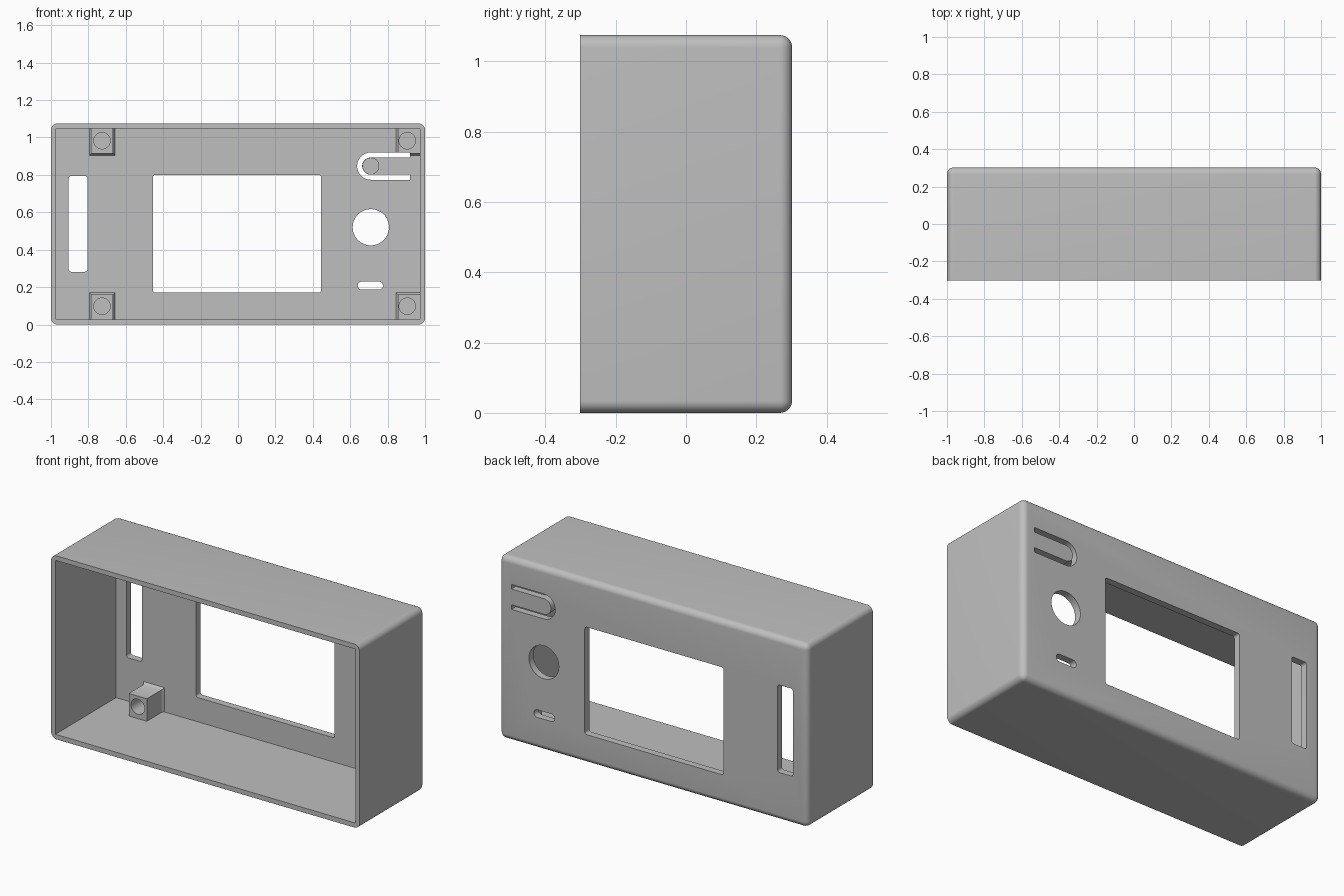
import bpy
import bmesh
from math import pi, sin, cos, radians

old = bpy.data.objects.get("Cube")
if old:
    bpy.data.objects.remove(old, do_unlink=True)

W, H, D = 1.0, 1.075, 0.302      # half width, height, half depth
WALL, PANEL = 0.028, 0.26        # side wall thickness, inner face of the back panel
POST_FRONT = 0.11

grey = bpy.data.materials.new("grey plastic")
grey.use_nodes = True
colour = (0.52, 0.52, 0.52, 1)
grey.diffuse_color = colour
grey.node_tree.nodes["Principled BSDF"].inputs["Base Color"].default_value = colour


def finish(name, bm):
    bmesh.ops.recalc_face_normals(bm, faces=bm.faces)
    mesh = bpy.data.meshes.new(name)
    bm.to_mesh(mesh)
    bm.free()
    mesh.materials.append(grey)
    ob = bpy.data.objects.new(name, mesh)
    bpy.context.collection.objects.link(ob)
    return ob


def loft(name, sections):
    """Solid through (y, outline) sections, each outline a list of (x, z)."""
    bm = bmesh.new()
    rings = [[bm.verts.new((x, y, z)) for x, z in pts] for y, pts in sections]
    for a, b in zip(rings, rings[1:]):
        for i in range(len(a)):
            j = (i + 1) % len(a)
            bm.faces.new((a[i], a[j], b[j], b[i]))
    bm.faces.new(rings[0])
    bm.faces.new(rings[-1])
    return finish(name, bm)


def arc(x, z, r, a0, a1, n):
    return [(x + r * cos(a0 + (a1 - a0) * i / n), z + r * sin(a0 + (a1 - a0) * i / n))
            for i in range(n + 1)]


def circle(x, z, r, n=48):
    return arc(x, z, r, 0, 2 * pi, n)[:-1]


def rect(x0, x1, z0, z1):
    return [(x0, z0), (x1, z0), (x1, z1), (x0, z1)]


def rounded(x0, x1, z0, z1, r):
    corners = [(x1 - r, z1 - r), (x0 + r, z1 - r), (x0 + r, z0 + r), (x1 - r, z0 + r)]
    pts = []
    for k, (x, z) in enumerate(corners):
        pts += arc(x, z, r, k * pi / 2, (k + 1) * pi / 2, 6)
    return pts


def cut(ob, outline, y0, y1):
    cutter = loft("cutter", [(y0, outline), (y1, outline)])
    cutter.hide_render = True
    mod = ob.modifiers.new("cut", 'BOOLEAN')
    mod.operation, mod.solver, mod.object = 'DIFFERENCE', 'EXACT', cutter
    bpy.context.view_layer.objects.active = ob
    bpy.ops.object.modifier_apply(modifier=mod.name)
    bpy.data.objects.remove(cutter, do_unlink=True)


def smooth(ob):
    bpy.ops.object.select_all(action='DESELECT')
    ob.select_set(True)
    bpy.context.view_layer.objects.active = ob
    bpy.ops.object.shade_smooth_by_angle(angle=radians(30))


# Case: block rounded on every edge except the open front rim, then hollowed
bm = bmesh.new()
bmesh.ops.create_cube(bm, size=1)
for v in bm.verts:
    v.co = (v.co.x * 2 * W, v.co.y * 2 * D, (v.co.z + 0.5) * H)
edges = [e for e in bm.edges if any(v.co.y > 0 for v in e.verts)]
bmesh.ops.bevel(bm, geom=edges, offset=0.035, segments=8, profile=0.5, affect='EDGES')
case = finish("case", bm)
cut(case, rect(-W + WALL, W - WALL, WALL, H - WALL), -0.5, PANEL)

# Openings in the back panel
tab_x, tab_z, slot_end = 0.71, 0.847, 0.92
tab_slot = ([(slot_end, tab_z + 0.073)]
            + arc(tab_x, tab_z, 0.073, pi / 2, 3 * pi / 2, 24)
            + [(slot_end, tab_z - 0.073), (slot_end, tab_z - 0.046)]
            + arc(tab_x, tab_z, 0.046, 3 * pi / 2, pi / 2, 24)
            + [(slot_end, tab_z + 0.046)])
openings = [
    rounded(-0.455, 0.445, 0.17, 0.8, 0.014),       # screen window
    rounded(-0.905, -0.805, 0.282, 0.795, 0.014),   # tall slot
    rounded(0.64, 0.775, 0.186, 0.23, 0.0219),      # small slot
    circle(0.71, 0.52, 0.097),                      # round hole
    tab_slot,                                       # flexible tab
]
for outline in openings:
    cut(case, outline, 0.2, 0.4)
smooth(case)

# Screw posts in the corners, flared where they meet the back panel
for side, x0, x1 in (("right", -0.785, -0.668), ("left", 0.855, W - WALL / 2)):
    for level in ("bottom", "top"):
        sections = []
        for y, f in ((POST_FRONT, 0), (PANEL - 0.018, 0), (PANEL - 0.008, 0.004),
                     (PANEL - 0.002, 0.009), (PANEL + 0.005, 0.013)):
            z0, z1 = WALL / 2, 0.16 + f
            if level == "top":
                z0, z1 = H - z1, H - z0
            xr = x1 + f if side == "right" else x1
            sections.append((y, rect(x0 - f, xr, z0, z1)))
        post = loft(f"{level}_{side}_screw_post", sections)
        hole_x = -0.727 if side == "right" else 0.905
        hole_z = 0.098 if level == "bottom" else H - 0.092
        cut(post, circle(hole_x, hole_z, 0.044, 32), 0, 0.24)
        if (level, side) == ("top", "left"):
            cut(post, tab_slot, 0, 0.4)
        smooth(post)

# Push pin on the inside of the flexible tab
pin = circle(tab_x, tab_z, 0.045)
smooth(loft("tab_push_pin", [(0.17, pin), (PANEL + 0.01, pin)]))
